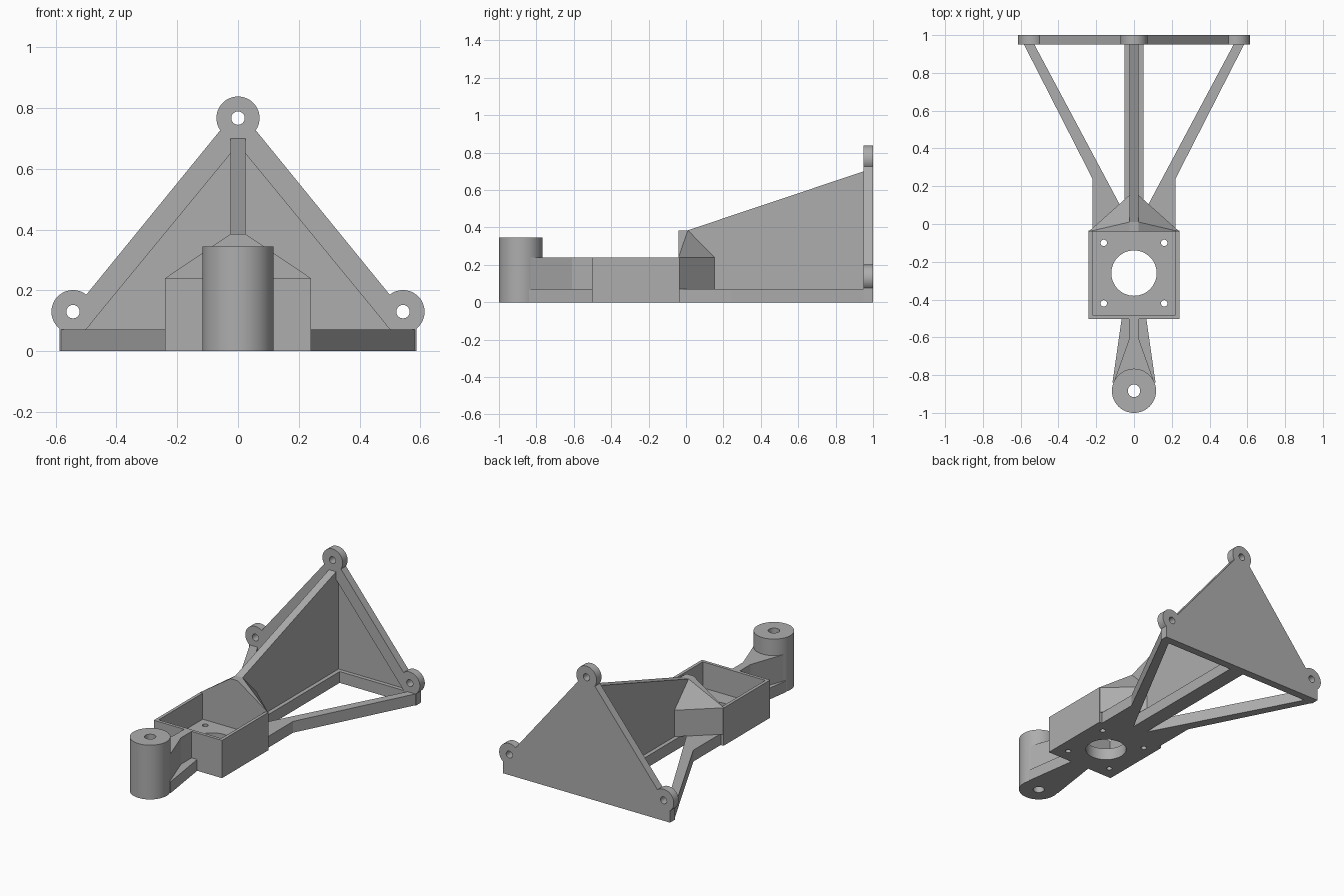
import bpy, bmesh
from mathutils import Matrix, Vector

if "Cube" in bpy.data.objects:
    bpy.data.objects.remove(bpy.data.objects["Cube"], do_unlink=True)

grey = bpy.data.materials.new("plain grey")
grey.use_nodes = True
COLOUR = (0.42, 0.42, 0.42, 1)
grey.diffuse_color = COLOUR
grey.node_tree.nodes["Principled BSDF"].inputs["Base Color"].default_value = COLOUR


def finish(name, bm):
    bmesh.ops.recalc_face_normals(bm, faces=bm.faces)
    mesh = bpy.data.meshes.new(name)
    bm.to_mesh(mesh)
    bm.free()
    mesh.materials.append(grey)
    ob = bpy.data.objects.new(name, mesh)
    bpy.context.collection.objects.link(ob)
    return ob


def prism(name, outline, low, high, axis="Z"):
    """Extrude a 2D outline along Z (outline is x, y) or Y (x, z) or X (y, z)."""
    place = {"Z": lambda a, b, c: (a, b, c),
             "Y": lambda a, b, c: (a, c, b),
             "X": lambda a, b, c: (c, a, b)}[axis]
    bm = bmesh.new()
    face = bm.faces.new([bm.verts.new(place(a, b, low)) for a, b in outline])
    out = bmesh.ops.extrude_face_region(bm, geom=[face])
    moved = [v for v in out["geom"] if isinstance(v, bmesh.types.BMVert)]
    bmesh.ops.translate(bm, verts=moved, vec=Vector(place(0, 0, high - low)))
    return finish(name, bm)


def box(name, x, y, z):
    return prism(name, [(x[0], y[0]), (x[1], y[0]), (x[1], y[1]), (x[0], y[1])], *z)


def cylinder(name, a, b, radius, low, high, axis="Z"):
    bm = bmesh.new()
    bmesh.ops.create_cone(bm, cap_ends=True, segments=64, radius1=radius,
                          radius2=radius, depth=high - low)
    mid = (low + high) / 2
    if axis == "Y":
        bmesh.ops.rotate(bm, verts=bm.verts, matrix=Matrix.Rotation(1.5707963, 3, "X"))
    bmesh.ops.translate(bm, verts=bm.verts,
                        vec=(a, mid, b) if axis == "Y" else (a, b, mid))
    return finish(name, bm)


def mirrored(half):
    """Complete a right-hand outline with its mirror image."""
    return half + [(-a, b) for a, b in reversed(half)]


def combine(ob, others, operation):
    """Apply booleans and remove the helper shapes."""
    for other in others:
        other.hide_render = True
        mod = ob.modifiers.new("cut", "BOOLEAN")
        mod.operation, mod.solver, mod.object = operation, "EXACT", other
    bpy.context.view_layer.update()
    graph = bpy.context.evaluated_depsgraph_get()
    mesh = bpy.data.meshes.new_from_object(ob.evaluated_get(graph))
    ob.modifiers.clear()
    ob.data = mesh
    for other in others:
        bpy.data.objects.remove(other, do_unlink=True)


# Triangular mounting plate with three lugs, a recessed front and screw holes
lugs = [(0, 0.767), (0.543, 0.13), (-0.543, 0.13)]
plate = prism("mounting_plate", mirrored(
    [(0.588, 0), (0.588, 0.13), (0.5, 0.185), (0.06, 0.725)]), 0.95, 1, "Y")
combine(plate, [prism("recess", [(-0.5, 0.072), (0.5, 0.072), (0, 0.68)],
                      0.9, 0.975, "Y")], "DIFFERENCE")
combine(plate, [cylinder("lug", a, b, 0.071, 0.95, 1, "Y") for a, b in lugs], "UNION")
combine(plate, [cylinder("hole", a, b, 0.022, 0.9, 1.05, "Y") for a, b in lugs],
        "DIFFERENCE")

# Flat frame of two splayed struts and a centre bar
prism("base_frame", mirrored(
    [(0.22, -0.04), (0.22, 0.24), (0.585, 0.955), (0.53, 0.955),
     (0.05, 0.055), (0.05, 0.955)]), 0, 0.072)

# Upright centre web rising to the plate
prism("centre_web", [(-0.03, 0.05), (0.98, 0.05), (0.98, 0.7), (0.95, 0.7),
                     (0.01, 0.385), (-0.03, 0.385)], -0.025, 0.025, "X")

# Sloped gusset between web and tray
bm = bmesh.new()
for x in (-1, 1):
    for z in (0.072, 0.24):
        bm.verts.new((0.24 * x, -0.04, z))
        bm.verts.new((0.025 * x, 0.152, z))
    for y in (-0.04, 0.01):
        bm.verts.new((0.025 * x, y, 0.385))
bmesh.ops.convex_hull(bm, input=bm.verts)
finish("gusset", bm)

# Open tray with a large centre hole and four screw holes
tray = box("tray", (-0.24, 0.24), (-0.503, -0.035), (0, 0.24))
cutters = [box("cavity", (-0.22, 0.22), (-0.483, -0.04), (0.075, 0.5)),
           cylinder("large_hole", 0, -0.26, 0.12, -0.1, 0.2)]
cutters += [cylinder("screw_hole", x, y, 0.017, -0.1, 0.2)
            for x in (-0.16, 0.16) for y in (-0.42, -0.1)]
combine(tray, cutters, "DIFFERENCE")

# Arm: wide foot and narrow rib flaring into the post
prism("arm_foot", mirrored([(0.065, -0.5), (0.114, -0.84)]), 0, 0.072)
prism("arm_rib", mirrored([(0.026, -0.5), (0.026, -0.61), (0.106, -0.835)]), 0.05, 0.24)

# Bored post
post = cylinder("post", 0, -0.883, 0.117, 0, 0.345)
combine(post, [cylinder("bore", 0, -0.883, 0.033, -0.1, 0.5)], "DIFFERENCE")

# Smooth the round parts
bpy.ops.object.select_all(action="DESELECT")
for ob in (plate, tray, post):
    ob.select_set(True)
bpy.context.view_layer.objects.active = post
bpy.ops.object.shade_smooth_by_angle(angle=0.5)
